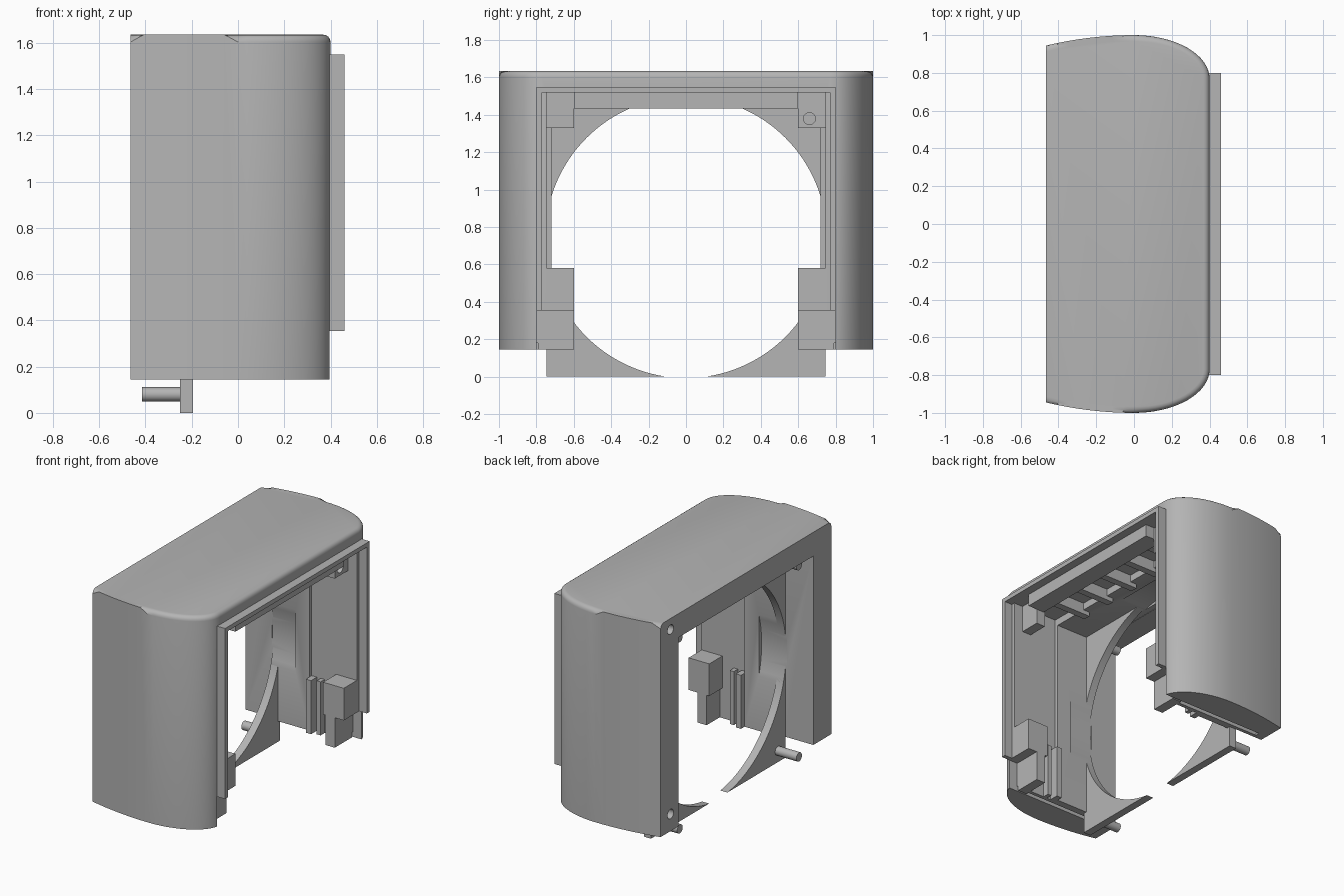
import bpy, bmesh, math

cube = bpy.data.objects.get("Cube")
if cube:
    bpy.data.objects.remove(cube)

grey = bpy.data.materials.new("housing_grey")
grey.use_nodes = True
GREY = (0.46, 0.46, 0.46, 1)
grey.diffuse_color = GREY
grey.node_tree.nodes["Principled BSDF"].inputs["Base Color"].default_value = GREY

BOTTOM, TOP, BACK = 0.145, 1.635, -0.465
RING_Z, RING_R = 0.745, 0.752


def make(name, bm):
    bmesh.ops.recalc_face_normals(bm, faces=bm.faces[:])
    mesh = bpy.data.meshes.new(name)
    bm.to_mesh(mesh)
    bm.free()
    mesh.materials.append(grey)
    ob = bpy.data.objects.new(name, mesh)
    bpy.context.collection.objects.link(ob)
    return ob


def box(name, x0, x1, y0, y1, z0, z1):
    bm = bmesh.new()
    bmesh.ops.create_cube(bm, size=1)
    for v in bm.verts:
        v.co = (x0 if v.co.x < 0 else x1, y0 if v.co.y < 0 else y1, z0 if v.co.z < 0 else z1)
    return make(name, bm)


def rod(name, x0, x1, y, z, r, sides=24):
    bm = bmesh.new()
    bmesh.ops.create_cone(bm, cap_ends=True, segments=sides, radius1=r, radius2=r, depth=x1 - x0)
    for v in bm.verts:
        a, b, c = v.co
        v.co = (c + (x0 + x1) / 2, a + y, b + z)
    return make(name, bm)


def cut(ob, cutters):
    for c in cutters:
        mod = ob.modifiers.new("cut", "BOOLEAN")
        mod.operation, mod.solver, mod.object = "DIFFERENCE", "EXACT", c
    bpy.context.view_layer.update()
    baked = bpy.data.meshes.new_from_object(ob.evaluated_get(bpy.context.evaluated_depsgraph_get()))
    ob.modifiers.clear()
    ob.data = baked
    for c in cutters:
        bpy.data.objects.remove(c)


def smooth(ob):
    bpy.ops.object.select_all(action="DESELECT")
    ob.select_set(True)
    bpy.context.view_layer.objects.active = ob
    bpy.ops.object.shade_smooth_by_angle(angle=math.radians(30))


def sided(name, x0, x1, y0, y1, z0, z1):
    # one box on each side of the middle
    return [box(name + "_right", x0, x1, -y1, -y0, z0, z1),
            box(name + "_left", x0, x1, y0, y1, z0, z1)]


# Outer housing: bowed ends, rounded corners and a rounded top rim
half = [(BACK * (1 - i / 8), 1 - 0.055 * (1 - i / 8) ** 2) for i in range(8)]
for i in range(17):
    a = math.pi / 2 * i / 16
    half.append((0.4 * math.sin(a), 0.77 + 0.23 * math.cos(a)))
outline = half + [(x, -y) for x, y in reversed(half)]
bm = bmesh.new()
base = bm.faces.new([bm.verts.new((x, y, BOTTOM)) for x, y in outline])
up = bmesh.ops.extrude_face_region(bm, geom=[base])
for v in up["geom"]:
    if isinstance(v, bmesh.types.BMVert):
        v.co.z = TOP
rim = [e for e in bm.edges if all(v.co.z > TOP - 0.01 for v in e.verts)
       and any(v.co.x > BACK + 0.01 for v in e.verts)]
bmesh.ops.bevel(bm, geom=rim, offset=0.032, segments=4, profile=0.5, affect="EDGES")
housing = make("housing", bm)

cutters = [box("front_cavity", 0.05, 1, -0.745, 0.745, -1, 1.52),
           box("middle_cavity", -0.3, 0.1, -0.72, 0.72, -1, 1.47),
           box("back_pocket", -1, -0.25, -0.745, 0.745, -1, 1.468),
           box("front_recess", 0.33, 1, -0.8, 0.8, -1, 0.355),
           rod("ring_recess", -0.26, -0.06, 0, RING_Z, RING_R, 128)]
cutters += sided("bottom_groove", -0.4, 0.5, 0.77, 0.8, -1, 0.18)
for y in (-0.835, 0.835):
    for z in (0.265, 1.557):
        cutters.append(rod("back_hole", -0.6, -0.3, y, z, 0.033))
cut(housing, cutters)
smooth(housing)

# Raised lip around the front opening
lip = box("front_lip", 0.37, 0.46, -0.8, 0.8, 0.355, 1.55)
cut(lip, [box("lip_opening", 0, 1, -0.77, 0.77, 0, 1.52)])
fill = box("front_step", 0.3, 0.398, -0.79, 0.79, 0.355, 1.54)
cut(fill, [box("step_opening", 0, 1, -0.745, 0.745, 0, 1.52)])

# Ring plate with its large round opening
plate = box("ring_plate", -0.25, -0.195, -0.745, 0.745, 0, 1.49)
cut(plate, [rod("ring_opening", -1, 1, 0, RING_Z, RING_R, 128)])
smooth(plate)

# Locating pins behind the plate
for y in (-0.66, 0.66):
    for z in (0.08, 1.42):
        smooth(rod("locating_pin", -0.415, -0.22, y, z, 0.031))

# Screw tabs, lower blocks and guide ribs
for name, z0, z1, edge, hole_y, hole_z in (("upper_tab", 1.33, 1.53, 0.76, 0.66, 1.38),
                                           ("lower_tab", BOTTOM, 0.36, 0.79, 0.675, 0.24)):
    for tab, s in zip(sided(name, 0.26, 0.33, 0.6, edge, z0, z1), (-1, 1)):
        cut(tab, [rod("screw_hole", 0, 1, s * hole_y, hole_z, 0.032)])
        smooth(tab)
sided("lower_block", 0.24, 0.4, 0.6, 0.76, 0.355, 0.58)
sided("guide_rib_back", 0.05, 0.09, 0.68, 0.76, BOTTOM, 0.52)
sided("guide_rib_front", 0.12, 0.15, 0.7, 0.76, BOTTOM, 0.52)

# Top beam with cross ribs behind it
box("top_beam", 0.27, 0.4, -0.6, 0.6, 1.435, 1.54)
for i in range(-2, 3):
    box("cross_rib", 0.0, 0.28, i * 0.24 - 0.025, i * 0.24 + 0.025, 1.44, 1.54)
